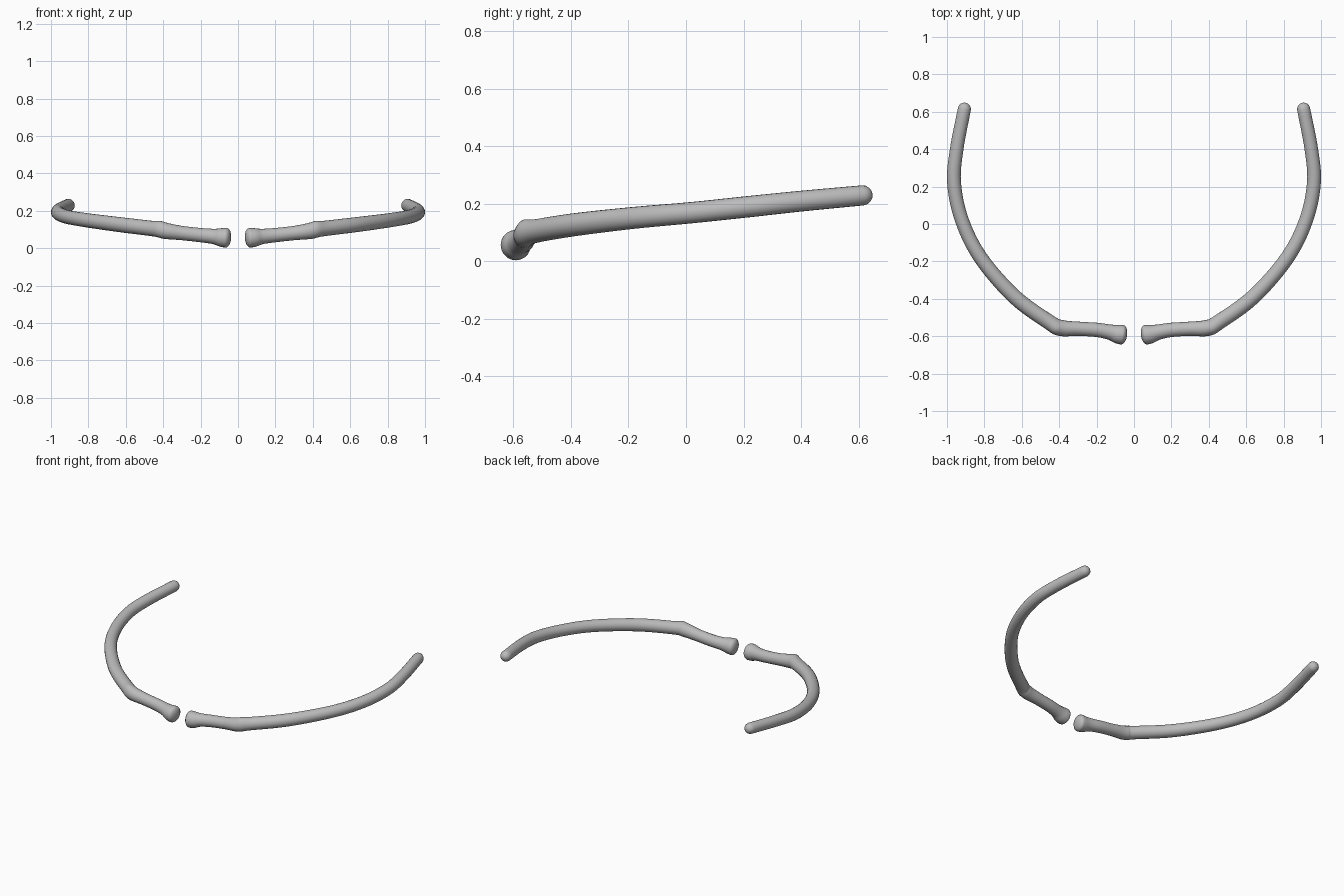
import bpy, bmesh, math
from mathutils import Vector

cube = bpy.data.objects.get("Cube")
if cube:
    bpy.data.objects.remove(cube, do_unlink=True)

SIDES = 20
STEPS = 6

bone = bpy.data.materials.new("bone_grey")
bone.use_nodes = True
bone.diffuse_color = (0.5, 0.5, 0.5, 1)
bsdf = bone.node_tree.nodes["Principled BSDF"]
bsdf.inputs["Base Color"].default_value = bone.diffuse_color
bsdf.inputs["Roughness"].default_value = 0.8

# Rib centre line from the inner head round to the rear tip: x, y, z, radius
PATH = [
    (0.063, -0.592, 0.056, 0.053),
    (0.09, -0.588, 0.058, 0.050),
    (0.13, -0.578, 0.063, 0.041),
    (0.20, -0.566, 0.070, 0.038),
    (0.30, -0.560, 0.081, 0.038),
    (0.39, -0.556, 0.093, 0.043),
    (0.45, -0.527, 0.104, 0.041),
    (0.64, -0.388, 0.127, 0.040),
    (0.82, -0.180, 0.151, 0.038),
    (0.92, 0.020, 0.169, 0.037),
    (0.962, 0.220, 0.190, 0.037),
    (0.948, 0.400, 0.209, 0.036),
    (0.907, 0.614, 0.229, 0.035),
]


def smooth_path(points):
    """Catmull-Rom samples through position and radius together."""
    p = [Vector(q) for q in points]
    p = [2 * p[0] - p[1]] + p + [2 * p[-1] - p[-2]]
    out = []
    for a, b, c, d in zip(p, p[1:], p[2:], p[3:]):
        for i in range(STEPS):
            t = i / STEPS
            out.append(0.5 * (2 * b + (c - a) * t + (2 * a - 5 * b + 4 * c - d) * t * t
                              + (3 * b - a - 3 * c + d) * t ** 3))
    return out + [p[-2]]


def cap(point, outward, length):
    """Shrinking rings that round off one end."""
    rings = []
    for angle in (22, 45, 65, 82):
        a = math.radians(angle)
        pos = point.to_3d() + outward * length * math.sin(a)
        rings.append(Vector((*pos, point.w * math.cos(a))))
    return rings


def make_rib(name, side):
    line = smooth_path([(side * x, y, z, r) for x, y, z, r in PATH])
    start = (line[0] - line[1]).to_3d().normalized()
    end = (line[-1] - line[-2]).to_3d().normalized()
    line = cap(line[0], start, 0.026)[::-1] + line + cap(line[-1], end, 0.035)

    bm = bmesh.new()
    rings = []
    for i, q in enumerate(line):
        ahead, behind = line[min(i + 1, len(line) - 1)], line[max(i - 1, 0)]
        along = (ahead - behind).to_3d().normalized()
        across = along.cross(Vector((0, 0, 1))).normalized()
        up = across.cross(along)
        ring = []
        for k in range(SIDES):
            a = math.tau * k / SIDES
            ring.append(bm.verts.new(q.to_3d() + q.w * (math.cos(a) * across + math.sin(a) * up)))
        rings.append(ring)
    for r0, r1 in zip(rings, rings[1:]):
        for k in range(SIDES):
            n = (k + 1) % SIDES
            bm.faces.new((r0[k], r0[n], r1[n], r1[k]))
    bm.faces.new(rings[0])
    bm.faces.new(rings[-1])

    # Small raised tubercle at the bend
    bump = Vector((side * 0.42, -0.565, 0.14))
    bm.normal_update()
    bmesh.ops.recalc_face_normals(bm, faces=bm.faces)
    moves = [(v, v.normal.copy()) for v in bm.verts]
    for v, n in moves:
        v.co += n * 0.007 * math.exp(-((v.co - bump).length / 0.03) ** 2)

    mesh = bpy.data.meshes.new(name)
    bm.to_mesh(mesh)
    bm.free()
    mesh.materials.append(bone)
    mesh.shade_smooth()
    obj = bpy.data.objects.new(name, mesh)
    bpy.context.collection.objects.link(obj)


make_rib("left_rib", 1)
make_rib("right_rib", -1)
